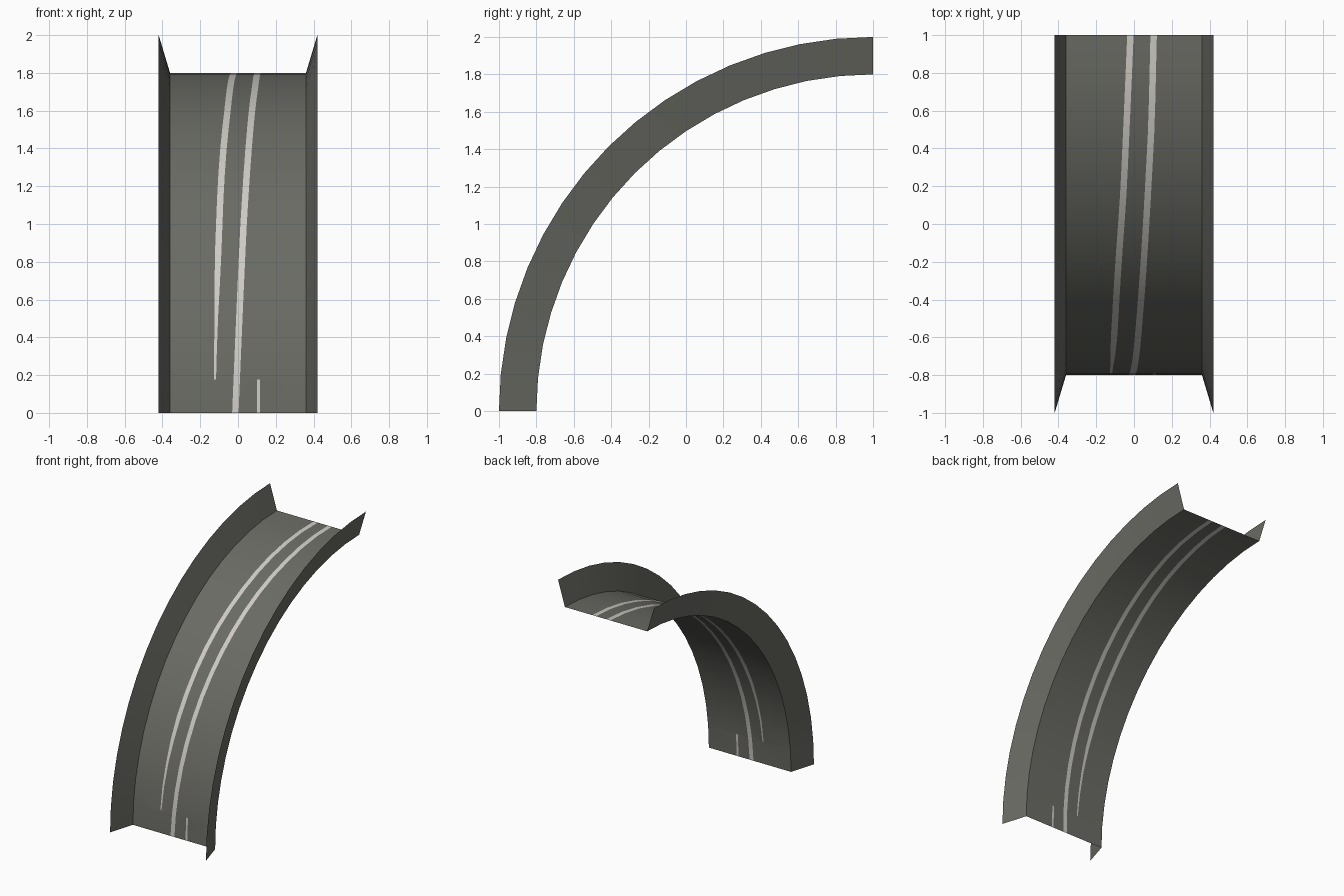
import bpy, bmesh, math

if "Cube" in bpy.data.objects:
    bpy.data.objects.remove(bpy.data.objects["Cube"])

SEGS = 16                      # facets along the quarter turn
R_IN, R_OUT = 1.8, 2.0         # floor radius and wall rim radius
HALF_IN, HALF_OUT = 0.36, 0.42


def material(name, rgb):
    m = bpy.data.materials.new(name)
    m.diffuse_color = (*rgb, 1)
    m.use_nodes = True
    m.node_tree.nodes["Principled BSDF"].inputs["Base Color"].default_value = m.diffuse_color
    return m


grey = material("asphalt grey", (0.147, 0.147, 0.130))
pale = material("line white", (0.62, 0.60, 0.56))


def point(x, r, i):
    """Point at ring i of the quarter turn centred on y=1, z=0."""
    a = math.pi / 2 * i / SEGS
    return (x, 1 - r * math.cos(a), r * math.sin(a))


def interp(table, a):
    for (a0, v0), (a1, v1) in zip(table, table[1:]):
        if a <= a1:
            return v0 + (v1 - v0) * (a - a0) / (a1 - a0)
    return table[-1][1]


def finish(name, bm):
    bmesh.ops.remove_doubles(bm, verts=bm.verts, dist=1e-5)
    me = bpy.data.meshes.new(name)
    bm.to_mesh(me)
    bm.free()
    me.materials.append(grey)
    me.materials.append(pale)
    me.shade_smooth()
    bpy.context.collection.objects.link(bpy.data.objects.new(name, me))


# Painted line centres and widths, by angle in degrees
right_line = [(0, -0.014), (34, 0.03), (60, 0.07), (75, 0.093), (90, 0.104)]
left_line = [(0, -0.123), (11, -0.119), (26, -0.107), (42, -0.091),
             (51, -0.077), (63, -0.055), (90, -0.019)]
left_width = [(0, 0), (7, 0.012), (16, 0.018), (26, 0.034), (90, 0.034)]


def line_edges(i):
    a = 90 * i / SEGS
    c, d, w = interp(right_line, a), interp(left_line, a), interp(left_width, a)
    return [d - w / 2, d + w / 2, c - 0.017, c + 0.017]


# Curved floor with the lines cut in as coloured strips
bm = bmesh.new()
for i in range(SEGS):
    ends = []
    for j in (i, i + 1):
        e = line_edges(j)
        if i == 0:             # left line has not begun; short dash on the right
            e = e[2:] + [0.1, 0.116]
        ends.append([-HALF_IN] + e + [HALF_IN])
    lo, hi = ends
    for k in range(len(lo) - 1):
        quad = [point(lo[k], R_IN, i), point(lo[k + 1], R_IN, i),
                point(hi[k + 1], R_IN, i + 1), point(hi[k], R_IN, i + 1)]
        f = bm.faces.new([bm.verts.new(p) for p in quad])
        f.material_index = k % 2
finish("curved_floor", bm)

# Flared side walls
for side, name in ((-1, "left_wall"), (1, "right_wall")):
    bm = bmesh.new()
    for i in range(SEGS):
        quad = [point(side * HALF_IN, R_IN, i), point(side * HALF_OUT, R_OUT, i),
                point(side * HALF_OUT, R_OUT, i + 1), point(side * HALF_IN, R_IN, i + 1)]
        if side < 0:
            quad.reverse()
        bm.faces.new([bm.verts.new(p) for p in quad])
    finish(name, bm)
